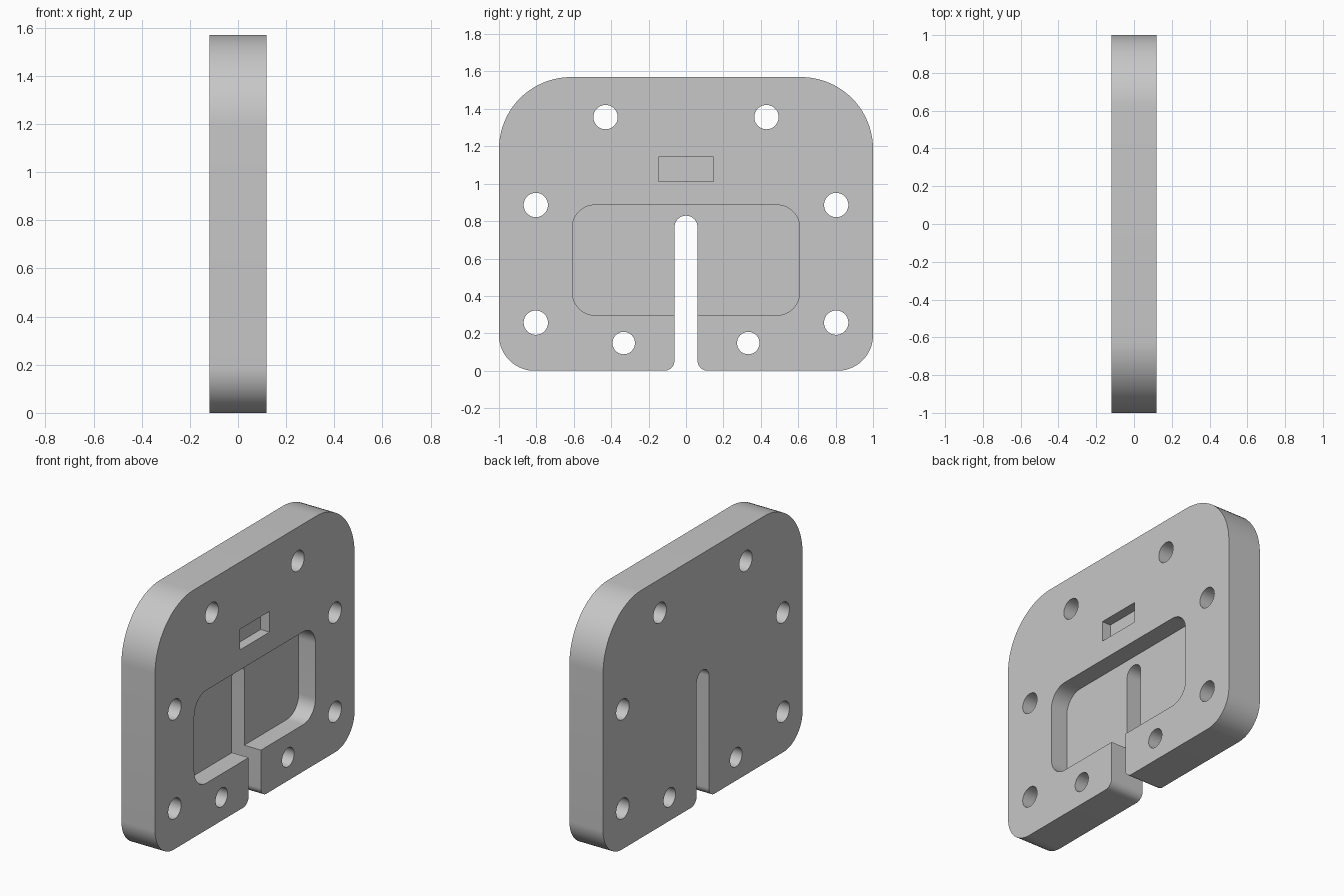
import bpy
import bmesh
import math
from mathutils import Vector

if "Cube" in bpy.data.objects:
    bpy.data.objects.remove(bpy.data.objects["Cube"])

HALF = 0.118          # half of the plate thickness
POCKET_DEPTH = 0.117
RECESS_DEPTH = 0.062


def rounded(corners, steps=20):
    """Turn (y, z, radius) corners into an outline with true arcs."""
    points = []
    for i, (y, z, r) in enumerate(corners):
        p = Vector((y, z))
        if r == 0:
            points.append(p)
            continue
        a = (Vector(corners[i - 1][:2]) - p).normalized()
        b = (Vector(corners[(i + 1) % len(corners)][:2]) - p).normalized()
        half = a.angle(b) / 2
        centre = p + (a + b).normalized() * r / math.sin(half)
        start = p + a * r / math.tan(half) - centre
        end = p + b * r / math.tan(half) - centre
        sweep = math.pi - 2 * half
        for k in range(steps + 1):
            t = k / steps
            points.append(centre + (start * math.sin((1 - t) * sweep)
                                    + end * math.sin(t * sweep)) / math.sin(sweep))
    # drop coincident points where neighbouring arcs meet
    return [p for i, p in enumerate(points) if (p - points[i - 1]).length > 1e-5]


def circle(y, z, r, steps=48):
    angles = [2 * math.pi * k / steps for k in range(steps)]
    return [Vector((y + r * math.cos(a), z + r * math.sin(a))) for a in angles]


def box(half_width, low, high, r=0):
    return rounded([(-half_width, low, r), (half_width, low, r),
                    (half_width, high, r), (-half_width, high, r)])


def prism(name, outline, x0, x1):
    """Extrude a side outline from x0 to x1."""
    bm = bmesh.new()
    face = bm.faces.new([bm.verts.new((x0, p.x, p.y)) for p in outline])
    extruded = bmesh.ops.extrude_face_region(bm, geom=[face])["geom"]
    moved = [v for v in extruded if isinstance(v, bmesh.types.BMVert)]
    bmesh.ops.translate(bm, verts=moved, vec=(x1 - x0, 0, 0))
    bmesh.ops.recalc_face_normals(bm, faces=bm.faces)
    mesh = bpy.data.meshes.new(name)
    bm.to_mesh(mesh)
    bm.free()
    obj = bpy.data.objects.new(name, mesh)
    bpy.context.collection.objects.link(obj)
    return obj


# Plate outline with the open slot rising from the bottom edge
SLOT, SLOT_TOP = 0.0615, 0.829
right_half = [(SLOT, 0, 0.055), (1, 0, 0.19), (1, 1.57, 0.385)]
left_half = [(-y, z, r) for y, z, r in reversed(right_half)]
slot_end = [(-SLOT, SLOT_TOP, SLOT - 1e-6), (SLOT, SLOT_TOP, SLOT - 1e-6)]
plate = prism("mounting_plate", rounded(right_half + left_half + slot_end), -HALF, HALF)

# Pocket and small recess on the +x face
cutters = [
    prism("pocket_cutter", box(0.607, 0.297, 0.886, 0.12), HALF - POCKET_DEPTH, HALF + 0.1),
    prism("recess_cutter", box(0.147, 1.013, 1.144), HALF - RECESS_DEPTH, HALF + 0.1),
]

# Mirrored pairs of bolt holes
for y, z, r in [(0.43, 1.356, 0.065), (0.803, 0.886, 0.065),
                (0.803, 0.257, 0.065), (0.333, 0.148, 0.06)]:
    for side in (-1, 1):
        cutters.append(prism("hole_cutter", circle(side * y, z, r), -HALF - 0.1, HALF + 0.1))

# Cut everything out of the plate
bpy.ops.object.select_all(action="DESELECT")
plate.select_set(True)
bpy.context.view_layer.objects.active = plate
for cutter in cutters:
    cutter.hide_render = True
    mod = plate.modifiers.new("cut", "BOOLEAN")
    mod.operation = "DIFFERENCE"
    mod.solver = "EXACT"
    mod.object = cutter
    bpy.ops.object.modifier_apply(modifier=mod.name)
    bpy.data.objects.remove(cutter)

# Single grey finish
grey = bpy.data.materials.new("light_grey")
grey.use_nodes = True
colour = (0.57, 0.57, 0.57, 1)
grey.diffuse_color = colour
grey.node_tree.nodes["Principled BSDF"].inputs["Base Color"].default_value = colour
plate.data.materials.clear()
plate.data.materials.append(grey)
bpy.ops.object.shade_smooth_by_angle(angle=math.radians(30))
